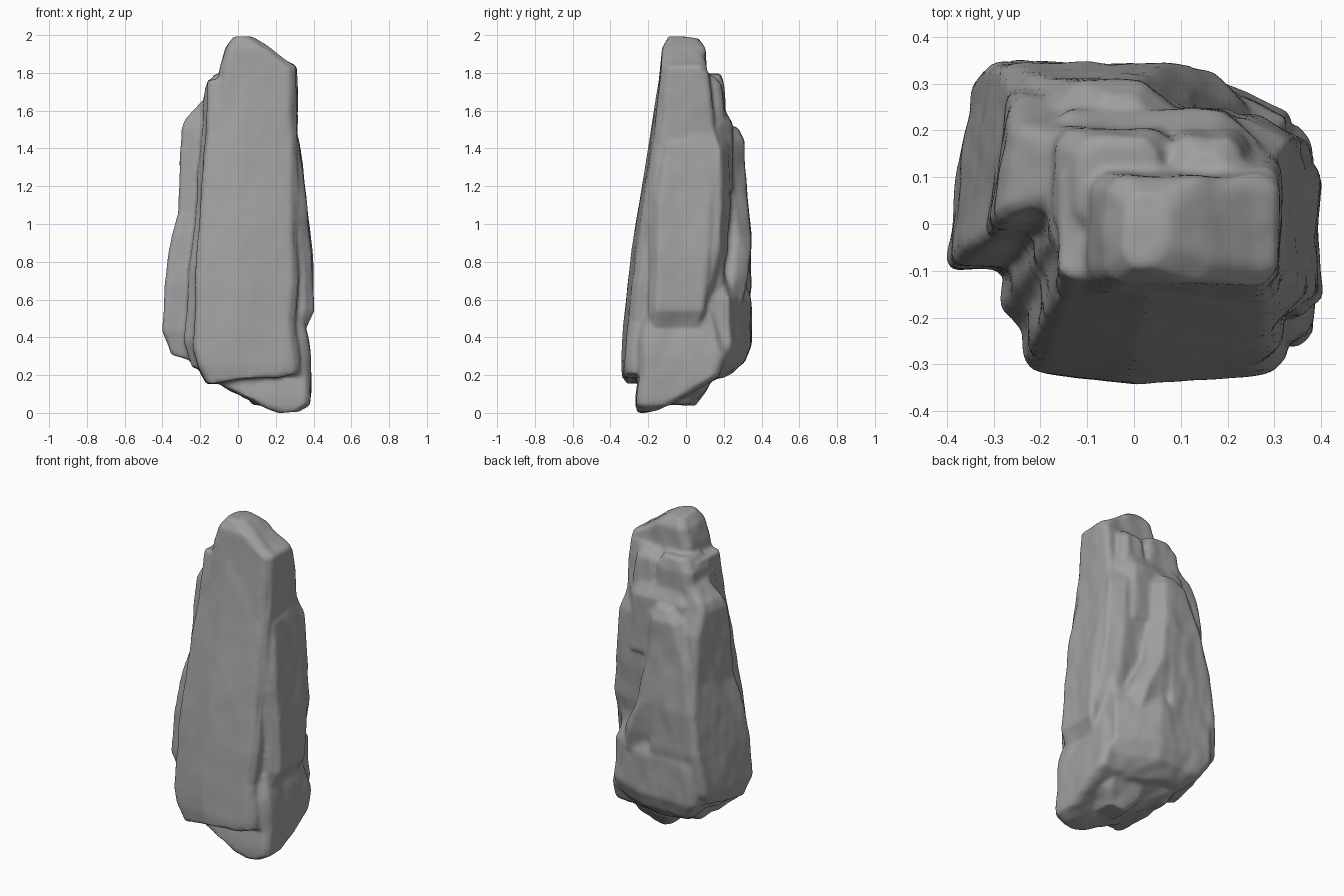
import bpy, bmesh
from mathutils import Vector, noise

cube = bpy.data.objects.get("Cube")
if cube:
    bpy.data.objects.remove(cube, do_unlink=True)

stone = bpy.data.materials.new("grey stone")
stone.use_nodes = True
colour = (0.35, 0.35, 0.35, 1)
stone.diffuse_color = colour
stone.node_tree.nodes["Principled BSDF"].inputs["Base Color"].default_value = colour

rock = bmesh.new()


def slab(*sections, chamfer=0.03, shear=0.0, tilt=(0, 0), bow=0.0, cut=(0, 0), nose=0.0):
    """Loft chamfered rectangles (z, x_min, x_max, y_min, y_max) into the rock.
    Shear slants the sides in plan, tilt slopes the top and bottom ends,
    bow pushes out the middle of the front, cut removes the back +x corner
    and nose removes more of the front +x corner."""
    rings = []
    for i, (z, x0, x1, y0, y1) in enumerate(sections):
        c = min(chamfer, (x1 - x0) / 3, (y1 - y0) / 3)
        cx, cy = (x0 + x1) / 2, (y0 + y1) / 2
        mid = x0 + (x1 - x0) * 0.4
        outline = [(x0 + c, y0 + bow), (mid, y0), (x1 - c - nose, y0 + bow),
                   (x1, y0 + bow + c + nose), (x1, y1 - c - cut[1]), (x1 - c - cut[0], y1),
                   (x0 + c, y1), (x0, y1 - c), (x0, y0 + bow + c)]
        end = i in (0, len(sections) - 1)
        ring = []
        for x, y in outline:
            dz = (x - cx) * tilt[0] + (y - cy) * tilt[1] if end else 0
            ring.append(rock.verts.new((x + shear * (y - y0), y, z + dz)))
        rings.append(ring)
    for low, high in zip(rings, rings[1:]):
        for a in range(len(low)):
            b = (a + 1) % len(low)
            rock.faces.new((low[a], low[b], high[b], high[a]))
    rock.faces.new(reversed(rings[0]))
    rock.faces.new(rings[-1])


# Main shaft with the broad front face
slab((.2, -.16, .33, -.34, .1), (.27, -.21, .33, -.345, .15), (.36, -.235, .32, -.34, .18),
     (.5, -.23, .3, -.33, .18), (.7, -.22, .32, -.31, .2), (1.1, -.2, .315, -.255, .2),
     (1.6, -.17, .315, -.175, .15), (1.8, -.16, .31, -.14, .12),
     chamfer=.02, tilt=(.1, 0), bow=.025, nose=.015)
# Pointed crown
slab((1.5, -.14, .31, -.17, .12), (1.85, -.09, .31, -.135, .11),
     (1.95, -.06, .17, -.125, .105), (2.01, -.02, .07, -.09, .07), chamfer=.03, nose=.01)
# Lower slab on the -x side, ending in a crevice
slab((.31, -.36, -.05, -.08, .24), (.45, -.41, -.05, -.1, .31), (.7, -.395, -.05, -.09, .345),
     (.95, -.355, -.05, -.06, .345), (1.08, -.325, -.05, -.04, .31),
     chamfer=.02, shear=.17, tilt=(-.2, .15))
# Upper slab on the -x side
slab((.9, -.33, -.05, -.05, .28), (1.15, -.325, -.05, -.03, .3), (1.4, -.31, -.06, -.01, .27),
     (1.53, -.305, -.08, .0, .22), (1.58, -.285, -.08, .02, .21),
     (1.67, -.2, -.08, .04, .19), chamfer=.02, shear=.17)
# Step between those slabs and the front face
slab((.26, -.24, .1, -.24, .1), (.4, -.285, .1, -.24, .1), (.75, -.26, .1, -.2, .1),
     (1.05, -.225, .1, -.16, .1), (1.7, -.18, .1, -.09, .1), chamfer=.06)
# Low bulge on the back, slanting towards the +x side
slab((.2, -.17, .27, 0, .22), (.29, -.24, .32, 0, .31), (.38, -.29, .335, 0, .345),
     (.62, -.3, .33, 0, .34), (.74, -.26, .3, 0, .3), cut=(.22, .08), tilt=(-.1, .1))
# Tall wedge on the back, leaving a slanting crevice beside it
slab((.6, -.26, .27, 0, .3), (.75, -.28, .23, 0, .33), (.95, -.29, .14, 0, .345),
     (1.2, -.26, .1, 0, .32), (1.46, -.16, .09, 0, .305), (1.53, -.1, .07, 0, .27),
     chamfer=.04, cut=(.03, .03))
# Slab on the +x side that narrows downwards
slab((.58, .0, .36, 0, .14), (.7, 0, .37, 0, .18), (.88, 0, .37, 0, .22),
     (1.1, 0, .355, 0, .235), (1.42, 0, .335, 0, .23), (1.52, 0, .31, 0, .2),
     chamfer=.02, cut=(.07, .03))
# Stepped ledges high on the back
slab((1.2, -.15, .28, 0, .25), (1.55, -.17, .27, 0, .24), (1.63, -.14, .25, 0, .2),
     cut=(.05, .03))
slab((1.5, -.19, .1, -.02, .21), (1.74, -.17, .08, -.02, .2), (1.81, -.12, .05, 0, .18))
slab((1.5, .05, .26, 0, .21), (1.76, .08, .23, 0, .19), (1.81, .1, .2, 0, .15))
# Side plate facing +x
slab((.45, .1, .35, -.22, .08), (.56, .1, .4, -.2, .1), (.75, .1, .395, -.19, .12),
     (1.05, .1, .37, -.19, .15), (1.45, .1, .325, -.15, .15), chamfer=.02, nose=.025)
# Slanted foot with a narrow tongue
slab((.02, .22, .32, -.26, -.16), (.06, .12, .38, -.265, -.08), (.1, .02, .385, -.265, -.02),
     (.15, -.07, .385, -.26, .06), (.21, -.15, .385, -.25, .17), (.32, -.17, .38, -.25, .21),
     (.4, -.18, .37, -.25, .19), (.56, -.1, .34, -.22, .16), chamfer=.03, tilt=(0, .1))
# Small nub under the foot
slab((.06, .08, .22, -.1, .05), (.13, .02, .28, -.1, .1), (.3, 0, .3, -.1, .2))

bmesh.ops.recalc_face_normals(rock, faces=rock.faces)
mesh = bpy.data.meshes.new("standing_rock")
rock.to_mesh(mesh)
rock.free()
obj = bpy.data.objects.new("standing_rock", mesh)
bpy.context.collection.objects.link(obj)
bpy.context.view_layer.objects.active = obj
obj.select_set(True)

# Fuse the slabs and wear down the edges
fuse = obj.modifiers.new("fuse", "REMESH")
fuse.mode = "VOXEL"
fuse.voxel_size = 0.012
wear = obj.modifiers.new("wear", "SMOOTH")
wear.factor = 0.5
wear.iterations = 6
for name in ("fuse", "wear"):
    bpy.ops.object.modifier_apply(modifier=name)

# Uneven weathering, stretched along the height
mesh = obj.data
normals = [v.normal.copy() for v in mesh.vertices]
for v, n in zip(mesh.vertices, normals):
    p = Vector((v.co.x * 6, v.co.y * 6, v.co.z * 3))
    rough = 0.5 if n.y < -0.7 else 1.0
    v.co += n * rough * (0.01 * noise.noise(p) + 0.005 * noise.noise(p * 2.5))

# Rest the lowest point on the ground
ground = min(v.co.z for v in mesh.vertices)
for v in mesh.vertices:
    v.co.z -= ground

mesh.materials.clear()
mesh.materials.append(stone)
bpy.ops.object.shade_smooth_by_angle(angle=1.2)
